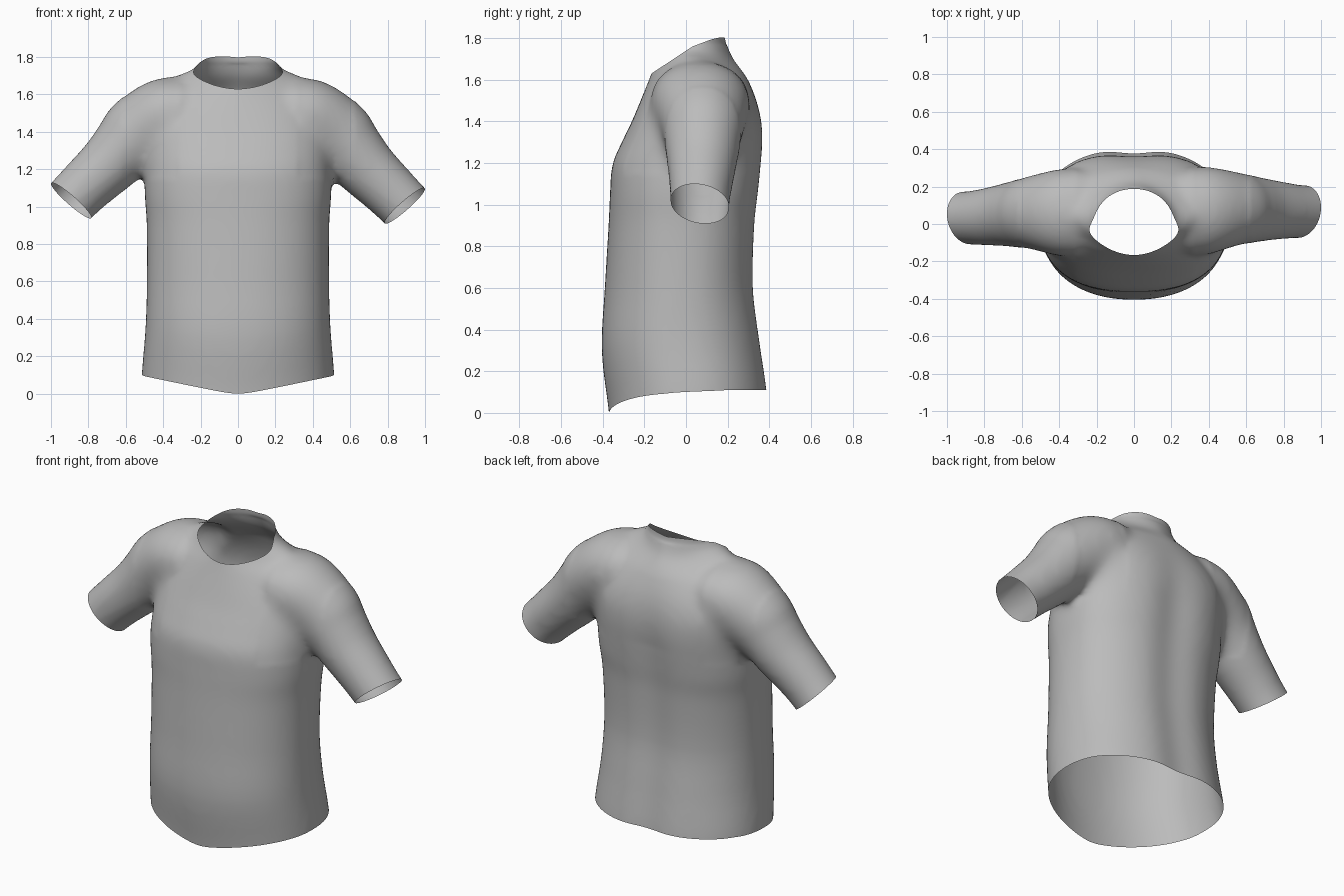
import bpy, bmesh, math
from mathutils import Vector

cube = bpy.data.objects.get("Cube")
if cube:
    bpy.data.objects.remove(cube, do_unlink=True)

fabric = bpy.data.materials.new("grey fabric")
fabric.use_nodes = True
GREY = (0.5, 0.5, 0.5, 1)
fabric.diffuse_color = GREY
fabric.node_tree.nodes["Principled BSDF"].inputs["Base Color"].default_value = GREY


def spow(v, e):
    return math.copysign(abs(v) ** e, v)


def clamp(v):
    return min(1, max(0, v))


def resample(rows, steps=4):
    """Smooth Catmull-Rom rows between the given section rows."""
    rows = [Vector(r) for r in rows]
    out = []
    for k in range(len(rows) - 1):
        a, b, c, d = rows[max(k - 1, 0)], rows[k], rows[k + 1], rows[min(k + 2, len(rows) - 1)]
        for s in range(steps):
            t = s / steps
            out.append(b + (c - a) * (t / 2) + (2 * a - 5 * b + 4 * c - d) * (t * t / 2)
                       + (3 * b - a - 3 * c + d) * (t ** 3 / 2))
    return out + [rows[-1]]


def ring(bm, centre, u, v, a, b, power=2.0, n=64):
    """One superellipse loop with half sizes a, b along axes u, v."""
    verts = []
    for i in range(n):
        t = math.tau * i / n
        p = centre + u * a * spow(math.cos(t), 2 / power) + v * b * spow(math.sin(t), 2 / power)
        verts.append(bm.verts.new(p))
    return verts


def loft(bm, rings):
    """Closed tube through the loops."""
    for r0, r1 in zip(rings, rings[1:]):
        for i in range(len(r0)):
            j = (i + 1) % len(r0)
            bm.faces.new((r0[i], r0[j], r1[j], r1[i]))
    bm.faces.new(rings[0][::-1])
    bm.faces.new(rings[-1])


X, Y, Z = Vector((1, 0, 0)), Vector((0, 1, 0)), Vector((0, 0, 1))
bm = bmesh.new()

# Torso: height, half width, front y, back y, squareness
TORSO = [(-.15, .515, -.36, .41, 2.2), (0, .515, -.37, .405, 2.2), (.3, .495, -.405, .37, 2.2),
         (.6, .487, -.39, .34, 2.2), (.9, .488, -.372, .345, 2.3), (1.05, .498, -.365, .36, 2.4),
         (1.19, .5, -.354, .374, 2.4), (1.3, .5, -.308, .38, 2.4), (1.4, .495, -.26, .372, 2.4),
         (1.5, .48, -.218, .345, 2.2), (1.6, .455, -.178, .298, 1.8), (1.66, .42, -.157, .258, 1.4),
         (1.7, .33, -.15, .228, 1.4), (1.74, .235, -.149, .21, 1.7), (1.8, .205, -.149, .192, 2),
         (2.05, .2, -.149, .185, 2)]
loft(bm, [ring(bm, Vector((0, (f + b) / 2, z)), X, Y, w, (b - f) / 2, power)
          for z, w, f, b, power in resample(TORSO)])

# Sleeves: centre x, y, z, half thickness, half depth
SLEEVE = [(.2, .065, 1.55, .13, .2), (.36, .065, 1.5, .2, .24), (.52, .072, 1.395, .203, .205),
          (.6, .068, 1.312, .182, .185), (.69, .063, 1.215, .163, .168), (.8, .055, 1.11, .15, .152),
          (.895, .05, 1.015, .144, .142), (1.05, .05, .85, .142, .14)]
path = resample(SLEEVE)
for side in (1, -1):
    rings = []
    for k, (x, y, z, a, b) in enumerate(path):
        p, q = path[max(k - 1, 0)], path[min(k + 1, len(path) - 1)]
        d = Vector((q[0] - p[0], 0, q[2] - p[2])).normalized()
        up = Vector((-d.z * side, 0, d.x))
        drift = clamp((x - .2) / .6) * side
        rings.append(ring(bm, Vector((x * side, y + .017 * drift, z - .014 * drift)), up, Y, a, b))
    loft(bm, rings)
bmesh.ops.recalc_face_normals(bm, faces=bm.faces)

mesh = bpy.data.meshes.new("shirt")
bm.to_mesh(mesh)
bm.free()
shirt = bpy.data.objects.new("shirt", mesh)
bpy.context.collection.objects.link(shirt)
bpy.context.view_layer.objects.active = shirt
shirt.select_set(True)

# Merge torso and sleeves into one soft skin
remesh = shirt.modifiers.new("merge", 'REMESH')
remesh.mode = 'VOXEL'
remesh.voxel_size = 0.018
soften = shirt.modifiers.new("soften", 'SMOOTH')
soften.factor = 0.5
soften.iterations = 14
for m in ("merge", "soften"):
    bpy.ops.object.modifier_apply(modifier=m)

bm = bmesh.new()
bm.from_mesh(shirt.data)

# Extra blending around the armholes
armholes = [v for v in bm.verts if .32 < abs(v.co.x) < .62 and v.co.z > 1.15]
for _ in range(25):
    bmesh.ops.smooth_vert(bm, verts=armholes, factor=.5, use_axis_x=True, use_axis_y=True, use_axis_z=True)


def open_end(inside, point, normal):
    """Cut away everything beyond a plane, only where inside(co) holds."""
    faces = [f for f in bm.faces if inside(f.calc_center_median())]
    geom = set(faces)
    for f in faces:
        geom.update(f.verts)
        geom.update(f.edges)
    bmesh.ops.bisect_plane(bm, geom=list(geom), plane_co=point, plane_no=normal, clear_outer=True)


# Hem, neckline and sleeve mouths
open_end(lambda c: c.z < .3, Vector(), -Z)
open_end(lambda c: c.z > 1.5 and abs(c.x) < .32, Vector((0, -.15, 1.64)), Vector((0, -.66, 1)))
for side in (1, -1):
    open_end(lambda c: c.x * side > .62, Vector((.892 * side, .05 + .017 * side, 1.018 - .014 * side)),
             Vector((.66 * side, -.17, -.75)))

# Dipped front hem, spine hollow, flattened back of the collar
for v in bm.verts:
    c = v.co
    if c.y > 0 and abs(c.x) < .5:
        c.y -= .027 * math.exp(-(c.x / .13) ** 2) * clamp((1.6 - c.z) / .4)
    if c.z < .6:
        front = .21 * math.hypot(c.x, .06) - .0126
        rise = front + (.11 - front) * clamp((c.y + .1) / .3)
        c.z += rise * (1 - c.z / .6)
    if c.z > 1.76 and abs(c.x) < .32:
        c.z = 1.76 + (c.z - 1.76) * (.36 + 1.2 * min(abs(c.x), .17))

bm.to_mesh(shirt.data)
bm.free()
shirt.data.materials.clear()
shirt.data.materials.append(fabric)
bpy.ops.object.shade_smooth()
